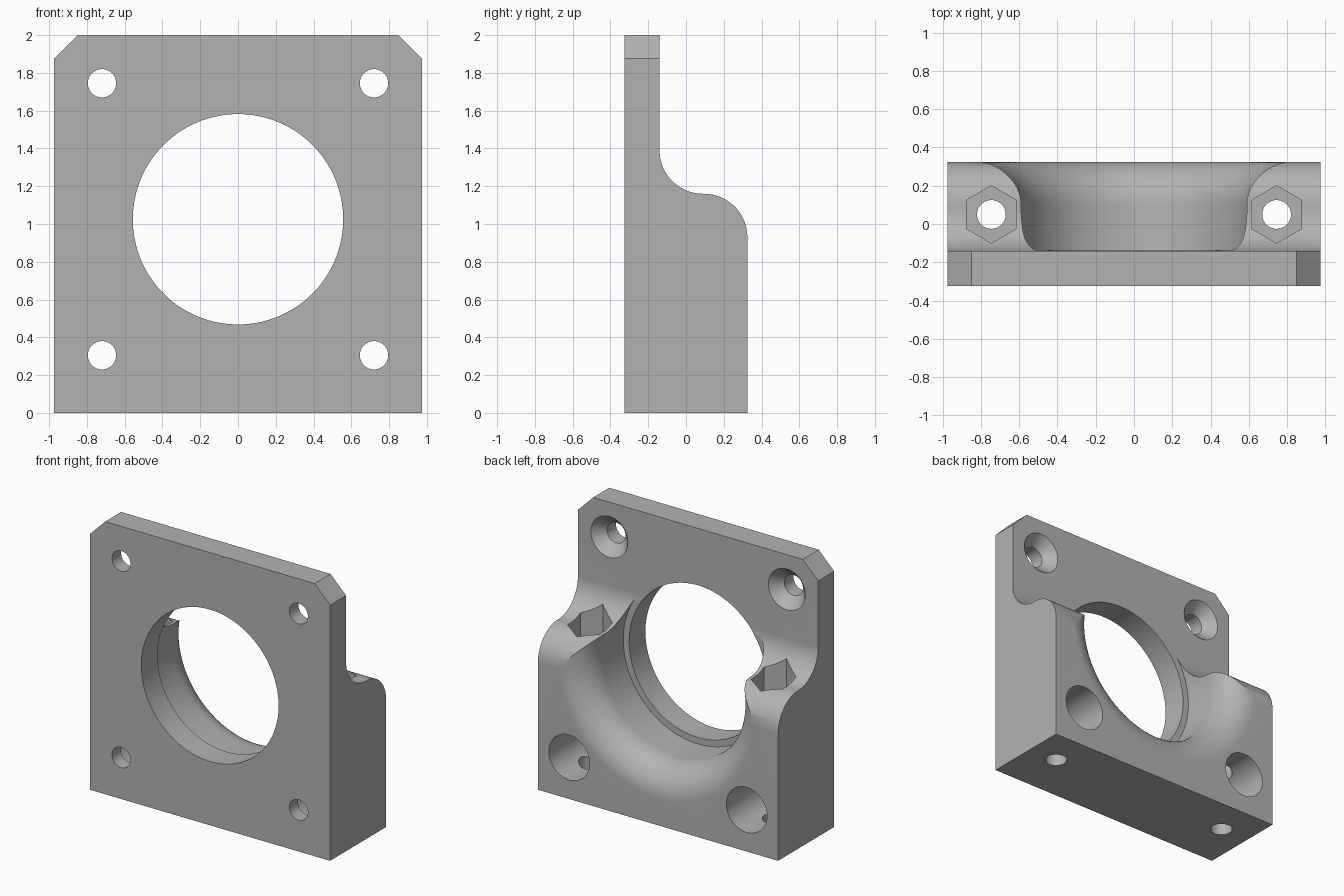
import bpy, bmesh, math
from mathutils import Matrix, Vector

if "Cube" in bpy.data.objects:
    bpy.data.objects.remove(bpy.data.objects["Cube"])

grey = bpy.data.materials.new("grey plastic")
grey.diffuse_color = (0.45, 0.45, 0.45, 1)
grey.use_nodes = True
grey.node_tree.nodes["Principled BSDF"].inputs["Base Color"].default_value = grey.diffuse_color

HOLE_Z = 1.025            # height of the main bore
PLATE_Y = -0.14           # rear face of the plate
BACK = 0.325


def finish(name, bm):
    bmesh.ops.recalc_face_normals(bm, faces=bm.faces)
    mesh = bpy.data.meshes.new(name)
    bm.to_mesh(mesh)
    bm.free()
    obj = bpy.data.objects.new(name, mesh)
    bpy.context.collection.objects.link(obj)
    mesh.materials.append(grey)
    return obj


def arc(cx, cy, r, a0, a1, n=20):
    return [(cx + r * math.cos(math.radians(a0 + (a1 - a0) * i / n)),
             cy + r * math.sin(math.radians(a0 + (a1 - a0) * i / n))) for i in range(n + 1)]


def prism(name, points, offset):
    """Extrude a closed 3D outline along an offset."""
    bm = bmesh.new()
    face = bm.faces.new([bm.verts.new(p) for p in points])
    new = bmesh.ops.extrude_face_region(bm, geom=[face])["geom"]
    bmesh.ops.translate(bm, vec=offset, verts=[v for v in new if isinstance(v, bmesh.types.BMVert)])
    return finish(name, bm)


def turned(name, profile, centre, axis="Y", sides=48):
    """Solid of revolution from (radius, position along axis) pairs."""
    bm = bmesh.new()
    rings = []
    for r, t in profile:
        ring = []
        for i in range(sides):
            a = 2 * math.pi * (i + 0.5) / sides
            u, v = r * math.cos(a), r * math.sin(a)
            local = (u, t, v) if axis == "Y" else (u, v, t)
            ring.append(bm.verts.new(Vector(centre) + Vector(local)))
        rings.append(ring)
    for a, b in zip(rings, rings[1:]):
        for i in range(sides):
            j = (i + 1) % sides
            bm.faces.new((a[i], a[j], b[j], b[i]))
    bm.faces.new(rings[0])
    bm.faces.new(rings[-1])
    return finish(name, bm)


# Bracket body: side profile with an S-shaped shoulder, extruded across the width
side = [(-BACK, 0), (BACK, 0)]
side += arc(0.095, 0.93, 0.23, 0, 90)
side += arc(0.09, 1.39, 0.23, 270, 180)
side += [(PLATE_Y, 2), (-BACK, 2)]
body = prism("motor_bracket", [(-0.975, y, z) for y, z in side], (1.95, 0, 0))

cutters = []

# Main bore: through hole, wider seat, flared mouth
cutters.append(turned("bore_cutter", [(0.557, -0.5), (0.557, 0.5)], (0, 0, HOLE_Z), sides=96))
flare = arc(0.825, 0.105, 0.22, 180, 90, 16)
cutters.append(turned("flare_cutter", [(0.605, PLATE_Y + 0.003)] + flare + [(0.825, 0.5)],
                      (0, 0, HOLE_Z), sides=96))

for s in (-1, 1):
    # Chamfered upper corners
    cutters.append(prism("corner_cutter", [(s * 0.85, -0.5, 2), (s * 0.975, -0.5, 1.875),
                                           (s * 1.1, -0.5, 1.75), (s * 1.1, -0.5, 2.25),
                                           (s * 0.6, -0.5, 2.25)], (0, 1, 0)))
    # Countersunk upper screw holes
    cutters.append(turned("upper_screw_cutter",
                          [(0.075, -0.5), (0.075, -0.22), (0.15, PLATE_Y), (0.15, 0.1)],
                          (s * 0.72, 0, 1.745)))
    # Deep lower screw holes
    cutters.append(turned("lower_screw_cutter",
                          [(0.075, -0.5), (0.075, -0.225), (0.165, PLATE_Y), (0.165, 0.5)],
                          (s * 0.72, 0, 0.305)))
    # Vertical bolt holes with hexagonal nut pockets
    cutters.append(turned("bolt_cutter", [(0.075, -0.2), (0.075, 1.5)], (s * 0.745, 0.05, 0), "Z"))
    cutters.append(turned("nut_cutter", [(0.15, 1.0), (0.15, 1.5)], (s * 0.745, 0.05, 0), "Z", 6))

for c in cutters:
    c.hide_render = True
    c.hide_viewport = True
    mod = body.modifiers.new(c.name, "BOOLEAN")
    mod.operation = "DIFFERENCE"
    mod.solver = "EXACT"
    mod.object = c

# Bake the cuts, then drop the helpers
bpy.context.view_layer.update()
dg = bpy.context.evaluated_depsgraph_get()
result = bpy.data.meshes.new_from_object(body.evaluated_get(dg))
body.modifiers.clear()
body.data = result
for c in cutters:
    bpy.data.objects.remove(c)
for poly in result.polygons:
    poly.material_index = 0

bpy.ops.object.select_all(action="DESELECT")
body.select_set(True)
bpy.context.view_layer.objects.active = body
bpy.ops.object.shade_smooth_by_angle(angle=math.radians(30))
